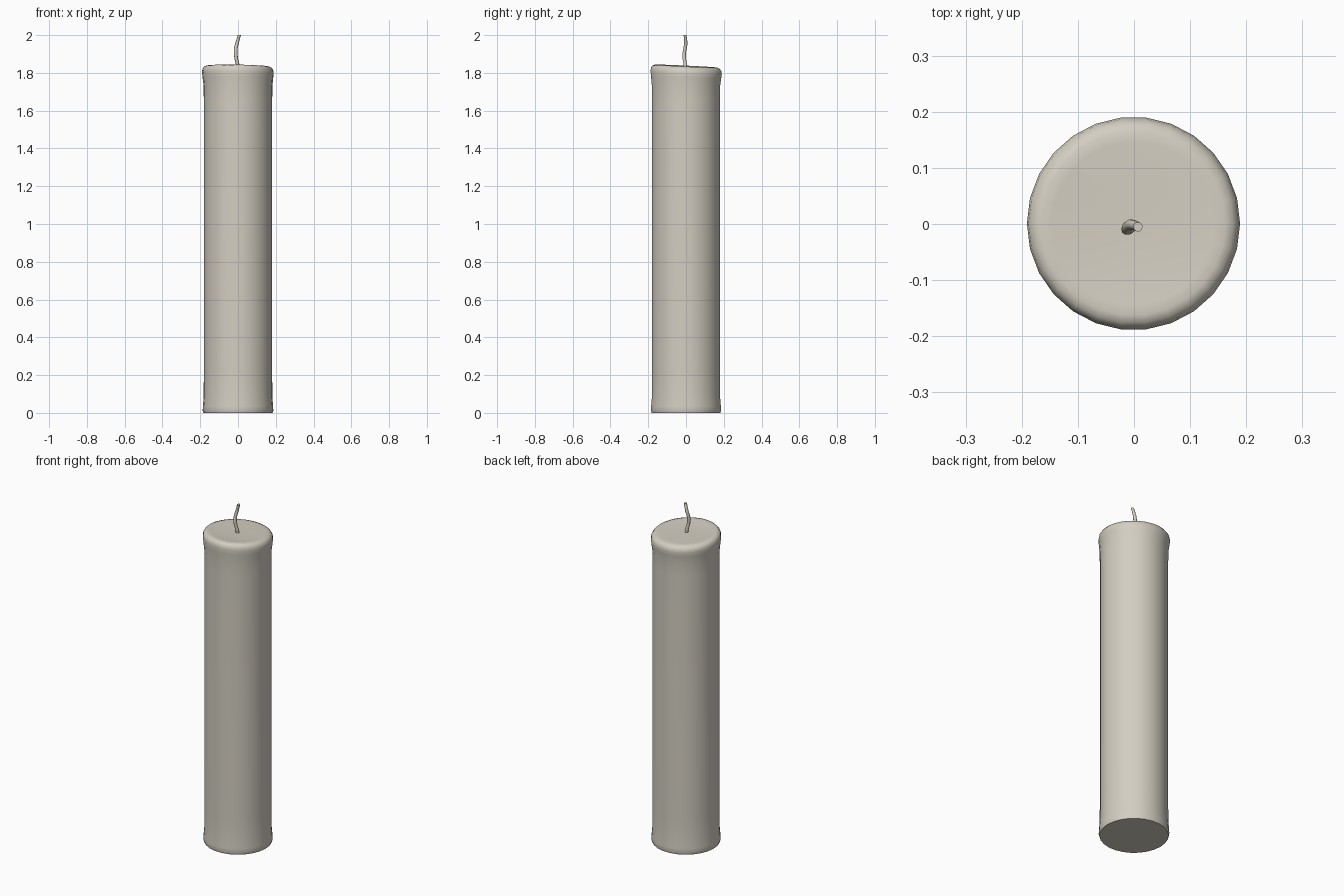
import bpy, bmesh, math

if "Cube" in bpy.data.objects:
    bpy.data.objects.remove(bpy.data.objects["Cube"])

wax = bpy.data.materials.new("cream_wax")
wax.diffuse_color = (0.65, 0.615, 0.535, 1)
wax.use_nodes = True
wax.node_tree.nodes["Principled BSDF"].inputs["Base Color"].default_value = wax.diffuse_color


def make_object(name, bm):
    bmesh.ops.recalc_face_normals(bm, faces=bm.faces)
    me = bpy.data.meshes.new(name)
    bm.to_mesh(me)
    bm.free()
    ob = bpy.data.objects.new(name, me)
    bpy.context.collection.objects.link(ob)
    me.materials.append(wax)
    bpy.context.view_layer.objects.active = ob
    ob.select_set(True)
    bpy.ops.object.shade_smooth_by_angle(angle=math.radians(50))
    ob.select_set(False)
    return ob


def bridge(bm, a, b):
    n = len(a)
    for i in range(n):
        bm.faces.new((a[i], a[(i + 1) % n], b[(i + 1) % n], b[i]))


# Candle body: lathed profile (radius, height), swollen ends, uneven melted rim
SIDES = 26
profile = [(0.183, 0), (0.187, 0.012), (0.186, 0.035), (0.182, 0.08), (0.181, 0.2),
           (0.181, 1.65), (0.182, 1.73), (0.187, 1.775), (0.190, 1.802),
           (0.187, 1.819), (0.178, 1.831), (0.164, 1.836), (0.145, 1.835), (0.08, 1.832)]
bm = bmesh.new()
rings = []
for r, z in profile:
    ring = []
    for i in range(SIDES):
        a = 2 * math.pi * i / SIDES
        x, y = r * math.cos(a), r * math.sin(a)
        k = max(0, min(1, (z - 1.73) / 0.08))
        dz = k * (-0.018 * x - 0.055 * y) * (r / 0.19)
        ring.append(bm.verts.new((x - 0.001 * k, y + 0.001 * k, z + dz)))
    rings.append(ring)
for a, b in zip(rings, rings[1:]):
    bridge(bm, a, b)
bm.faces.new(rings[0][::-1])
tip = bm.verts.new((0, 0, 1.831))
for i in range(SIDES):
    bm.faces.new((rings[-1][i], rings[-1][(i + 1) % SIDES], tip))
make_object("candle_body", bm)

# Wick: thin tube along a gently curling path
path = [(0, -0.003, 1.82), (-0.002, -0.004, 1.845), (-0.009, -0.009, 1.875),
        (-0.013, -0.010, 1.905), (-0.012, -0.005, 1.93), (-0.006, -0.001, 1.955),
        (0.001, -0.002, 1.978), (0.007, -0.005, 2.0)]
bm = bmesh.new()
rings = []
for j, (x, y, z) in enumerate(path):
    r = 0.0095 if j < len(path) - 2 else 0.0085
    rings.append([bm.verts.new((x + r * math.cos(t), y + r * math.sin(t), z))
                  for t in (2 * math.pi * i / 10 for i in range(10))])
for a, b in zip(rings, rings[1:]):
    bridge(bm, a, b)
bm.faces.new(rings[0][::-1])
bm.faces.new(rings[-1])
make_object("wick", bm)
